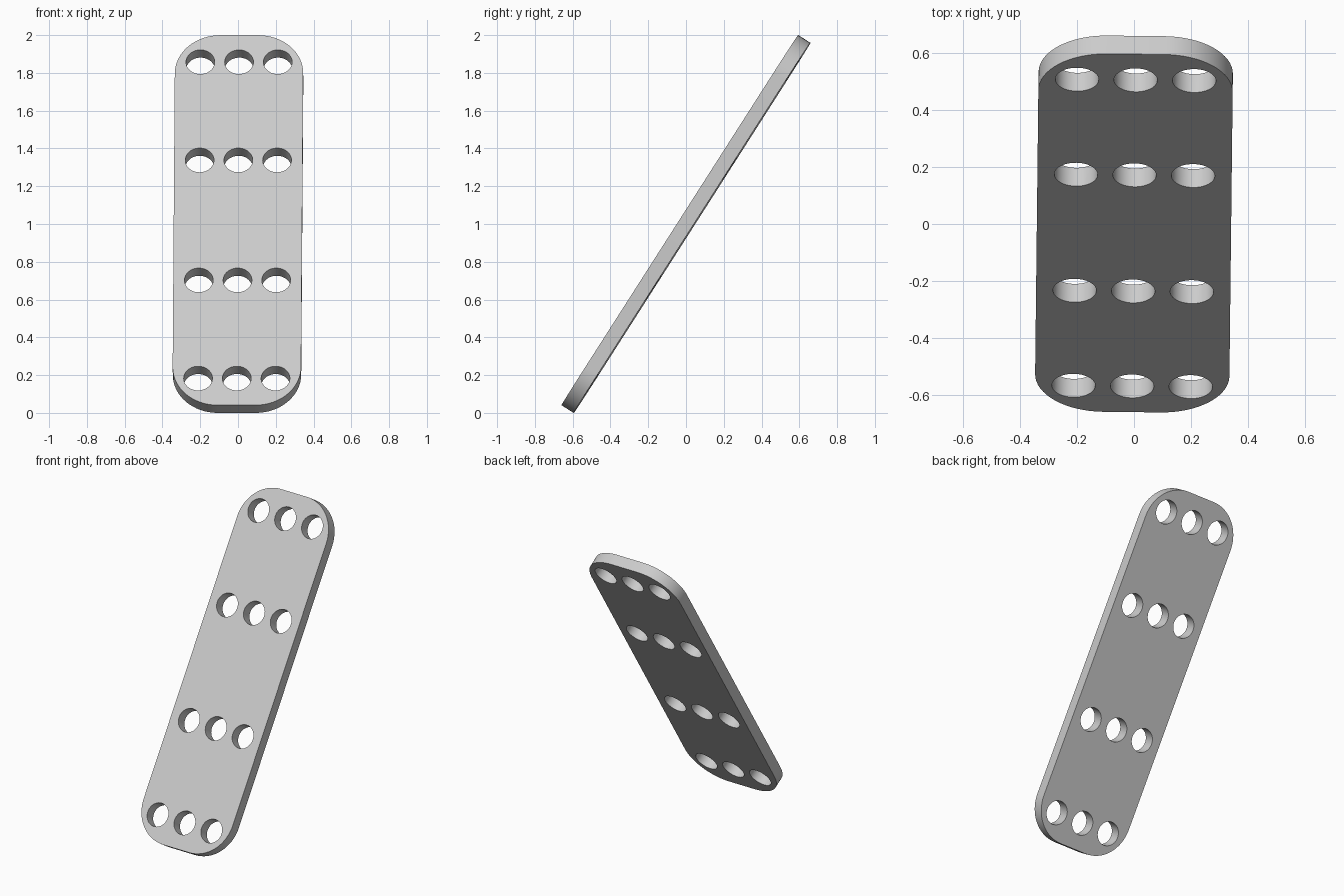
import bpy, bmesh
from math import radians
from mathutils import Matrix, Vector

if "Cube" in bpy.data.objects:
    bpy.data.objects.remove(bpy.data.objects["Cube"])

WIDTH, LENGTH, THICK = 0.68, 2.325, 0.076
CORNER, HOLE, PITCH = 0.24, 0.076, 0.205
ROWS = (-0.994, -0.377, 0.377, 0.994)


def make_object(name, bm):
    mesh = bpy.data.meshes.new(name)
    bm.to_mesh(mesh)
    bm.free()
    obj = bpy.data.objects.new(name, mesh)
    bpy.context.collection.objects.link(obj)
    return obj


# Plate with rounded corners, built upright and facing the front
bm = bmesh.new()
bmesh.ops.create_cube(bm, size=1, matrix=Matrix.Diagonal((WIDTH, THICK, LENGTH, 1)))
corners = [e for e in bm.edges
           if abs((e.verts[0].co - e.verts[1].co).normalized().y) > 0.9]
bmesh.ops.bevel(bm, geom=corners, offset=CORNER, segments=16, profile=0.5,
                affect='EDGES')
plate = make_object("perforated_plate", bm)

# Four rows of three round holes
bm = bmesh.new()
turn = Matrix.Rotation(radians(90), 4, 'X')
for z in ROWS:
    for column in (-1, 0, 1):
        bmesh.ops.create_cone(bm, cap_ends=True, segments=48, radius1=HOLE,
                              radius2=HOLE, depth=THICK * 3,
                              matrix=Matrix.Translation((column * PITCH, 0, z)) @ turn)
cutter = make_object("hole_cutter", bm)
cutter.hide_render = True

bpy.context.view_layer.objects.active = plate
plate.select_set(True)
cutter.select_set(False)
cut = plate.modifiers.new("holes", 'BOOLEAN')
cut.operation = 'DIFFERENCE'
cut.solver = 'EXACT'
cut.object = cutter
bpy.context.view_layer.update()
bpy.ops.object.modifier_apply(modifier=cut.name)
bpy.data.objects.remove(cutter)

# Lean the plate back, with a slight twist, and stand it on the floor
lean = Matrix.Rotation(radians(-0.65), 4, 'Z') @ Matrix.Rotation(radians(-32.6), 4, 'X')
plate.data.transform(lean)
lowest = min(v.co.z for v in plate.data.vertices)
plate.data.transform(Matrix.Translation(Vector((0, 0, -lowest))))

# Plain grey finish
grey = bpy.data.materials.new("light_grey")
grey.use_nodes = True
colour = (0.6, 0.6, 0.6, 1)
grey.diffuse_color = colour
grey.node_tree.nodes["Principled BSDF"].inputs["Base Color"].default_value = colour
plate.data.materials.clear()
plate.data.materials.append(grey)
bpy.ops.object.shade_smooth_by_angle(angle=radians(30))
